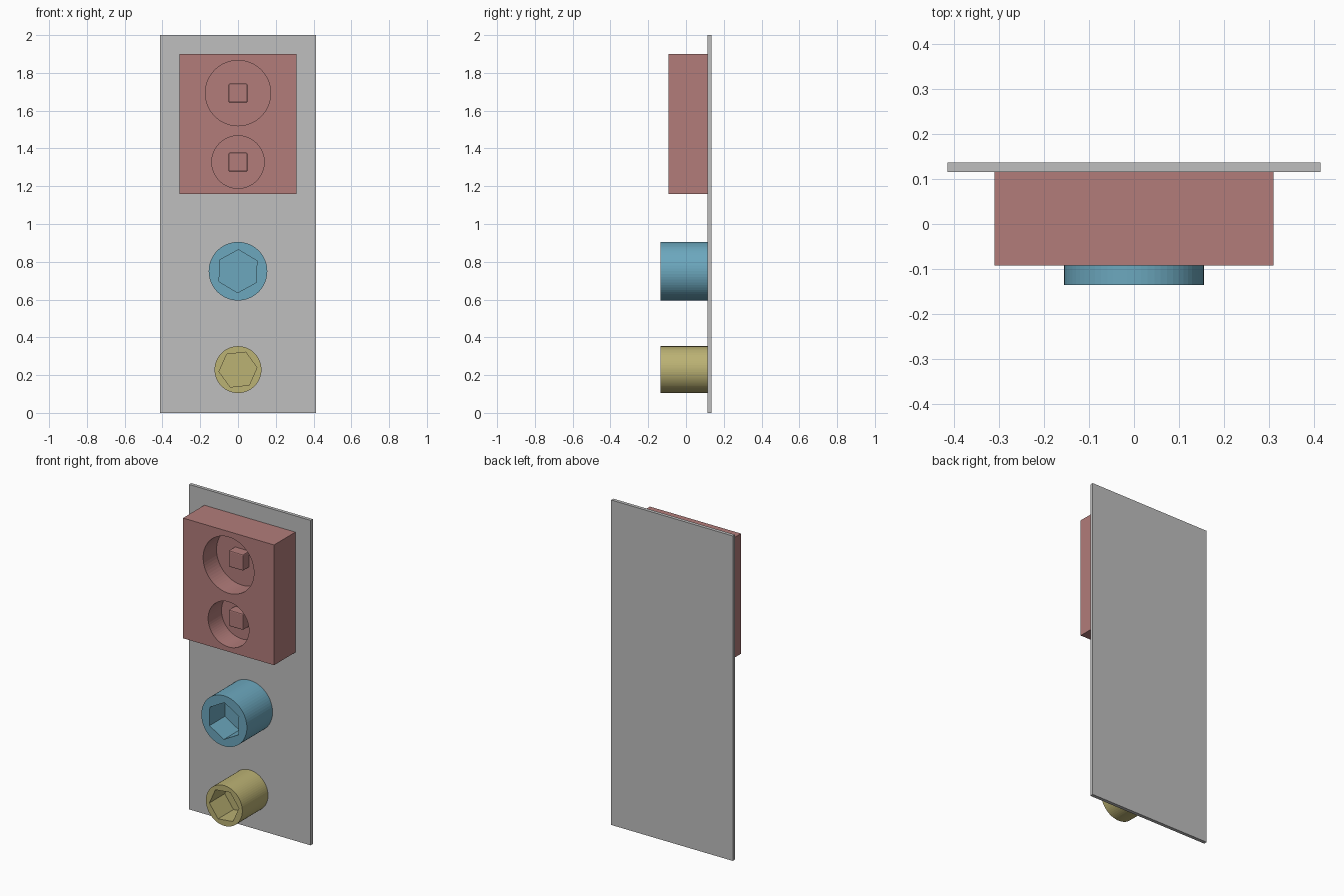
import bpy
import math

if "Cube" in bpy.data.objects:
    bpy.data.objects.remove(bpy.data.objects["Cube"], do_unlink=True)

BACK = 0.115      # front surface of the panel, where the parts sit
FRONT = -0.135    # front end of the knobs
BOX_FRONT = -0.092


def material(name, colour):
    mat = bpy.data.materials.new(name)
    mat.use_nodes = True
    rgba = (*colour, 1)
    mat.diffuse_color = rgba
    mat.node_tree.nodes["Principled BSDF"].inputs["Base Color"].default_value = rgba
    return mat


def block(name, mat, half_width, y0, y1, z0, z1):
    bpy.ops.mesh.primitive_cube_add(size=1, location=(0, (y0 + y1) / 2, (z0 + z1) / 2))
    ob = bpy.context.object
    ob.name = name
    ob.scale = (2 * half_width, y1 - y0, z1 - z0)
    bpy.ops.object.transform_apply(location=False, rotation=False, scale=True)
    ob.data.materials.append(mat)
    return ob


def prism(name, mat, sides, radius, y0, y1, z, turn=0):
    # Upright prism tipped so its axis runs front to back
    bpy.ops.mesh.primitive_cylinder_add(
        vertices=sides, radius=radius, depth=y1 - y0,
        location=(0, (y0 + y1) / 2, z),
        rotation=(math.pi / 2, math.radians(turn), 0))
    ob = bpy.context.object
    ob.name = name
    bpy.ops.object.transform_apply(location=False, rotation=True, scale=False)
    ob.data.materials.append(mat)
    return ob


def cut(target, cutter):
    mod = target.modifiers.new("recess", 'BOOLEAN')
    mod.operation = 'DIFFERENCE'
    mod.solver = 'EXACT'
    mod.object = cutter
    bpy.ops.object.select_all(action='DESELECT')
    target.select_set(True)
    bpy.context.view_layer.objects.active = target
    bpy.ops.object.modifier_apply(modifier=mod.name)
    bpy.data.objects.remove(cutter, do_unlink=True)


grey = material("panel grey", (0.52, 0.52, 0.52))
red = material("dusty red", (0.445, 0.202, 0.195))
blue = material("soft blue", (0.15, 0.39, 0.515))
yellow = material("muted yellow", (0.50, 0.445, 0.174))

# Back panel
block("back_panel", grey, 0.414, BACK, 0.136, 0, 2)

# Housing with two round recesses, each holding a small square peg
housing = block("housing", red, 0.31, BOX_FRONT, BACK, 1.16, 1.90)
floor = BOX_FRONT + 0.13
for label, z, radius in (("upper", 1.693, 0.173), ("lower", 1.328, 0.139)):
    cut(housing, prism("recess_cutter", red, 64, radius, BOX_FRONT - 0.1, floor, z))
    peg = block(label + "_peg", red, 0.05, -0.022, floor + 0.01, z - 0.05, z + 0.05)
    bevel = peg.modifiers.new("soft edges", 'BEVEL')
    bevel.width = 0.006
    bevel.segments = 2

# Round knobs with hexagonal sockets
for name, mat, z, radius, socket, turn in (
        ("large_knob", blue, 0.75, 0.155, 0.114, 1),
        ("small_knob", yellow, 0.229, 0.124, 0.101, 24)):
    knob = prism(name, mat, 64, radius, FRONT, BACK, z)
    cut(knob, prism("socket_cutter", mat, 6, socket, FRONT - 0.1, FRONT + 0.15, z, turn))
